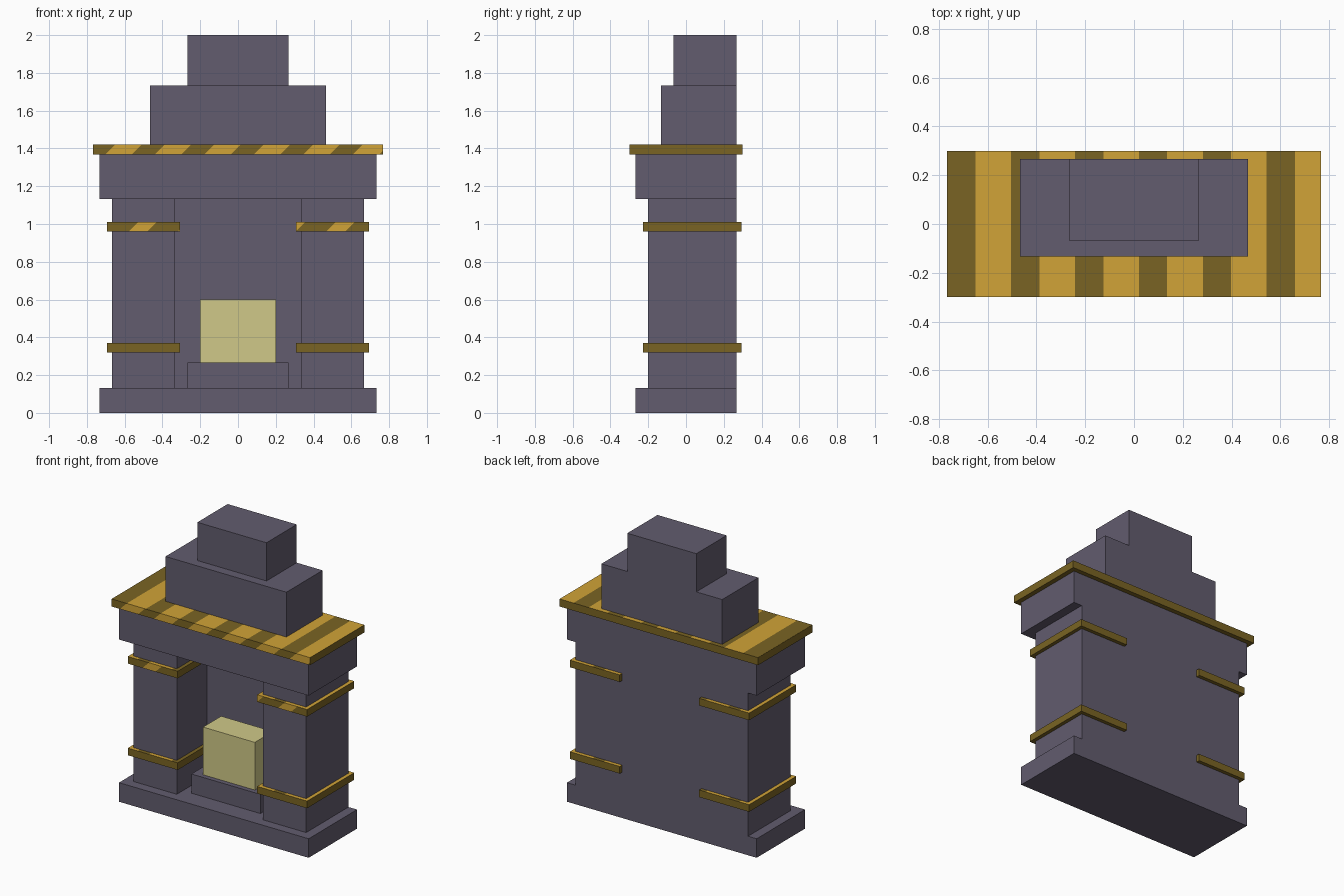
import bpy
import bmesh
import math
from mathutils import Vector

cube = bpy.data.objects.get("Cube")
if cube:
    bpy.data.objects.remove(cube, do_unlink=True)


def material(name, r, g, b):
    lin = [(c / 255 / 12.92) if c < 11 else ((c / 255 + 0.055) / 1.055) ** 2.4 for c in (r, g, b)]
    mat = bpy.data.materials.new(name)
    mat.use_nodes = True
    mat.diffuse_color = (*lin, 1)
    mat.node_tree.nodes["Principled BSDF"].inputs["Base Color"].default_value = (*lin, 1)
    return mat


stone = material("purple grey stone", 98, 92, 110)
gold = material("gold", 209, 164, 55)
bronze = material("dark gold", 122, 100, 35)
glow = material("pale yellow", 208, 201, 136)

PERIOD = 0.262


def box(name, xs, ys, zs, mats, stripes=None):
    """Box between limits; stripes = (start, front width, top width) of the light stripes."""
    bm = bmesh.new()
    bmesh.ops.create_cube(bm, size=1)
    for v in bm.verts:
        v.co = [lim[0] + (c + 0.5) * (lim[1] - lim[0]) for c, lim in zip(v.co, (xs, ys, zs))]
    if stripes:
        start, front_width, top_width = stripes
        # Slanted cuts through the whole box mark the stripe edges
        for i in range(-5, 6):
            for offset in {0, front_width, top_width}:
                bmesh.ops.bisect_plane(
                    bm, geom=bm.verts[:] + bm.edges[:] + bm.faces[:],
                    plane_co=Vector((start + i * PERIOD + offset, 0, zs[1])),
                    plane_no=Vector((1, 0, -1)))
        # Light stripes on the top and front, dark everywhere else
        bm.normal_update()
        for f in bm.faces:
            c = f.calc_center_median()
            phase = (c.x - c.z + zs[1] - start) % PERIOD
            width = top_width if f.normal.z > 0.5 else front_width if f.normal.y < -0.5 else 0
            f.material_index = int(phase < width)
    mesh = bpy.data.meshes.new(name)
    bm.to_mesh(mesh)
    bm.free()
    for m in mats:
        mesh.materials.append(m)
    obj = bpy.data.objects.new(name, mesh)
    bpy.context.collection.objects.link(obj)
    return obj


BACK = 0.267

# Stone body
box("base", (-0.733, 0.733), (-BACK, BACK), (0, 0.133), [stone])
box("back_wall", (-0.333, 0.333), (0.133, BACK), (0.133, 1.133), [stone])
box("lintel", (-0.733, 0.733), (-BACK, BACK), (1.133, 1.367), [stone])
box("chimney_lower", (-0.467, 0.467), (-0.133, BACK), (1.42, 1.733), [stone])
box("chimney_upper", (-0.267, 0.267), (-0.067, BACK), (1.733, 2.0), [stone])

# Hearth and glowing block
box("hearth", (-0.267, 0.267), (-0.133, 0.133), (0.133, 0.267), [stone])
box("fire_block", (-0.2, 0.2), (-0.1, 0.1), (0.267, 0.6), [glow])

# Striped mantel shelf
box("mantel_shelf", (-0.767, 0.767), (-0.3, 0.3), (1.367, 1.42), [bronze, gold],
    (-0.65, 0.14, 0.146))

# Pillars with two metal bands each
for side, s in (("left", 1), ("right", -1)):
    box(side + "_pillar", sorted((s * 0.333, s * 0.667)), (-0.2, BACK), (0.133, 1.133), [stone])
    for level, z, front in (("lower", 0.32, 0), ("upper", 0.96, 0.1)):
        box(f"{side}_{level}_band", sorted((s * 0.307, s * 0.693)), (-0.227, 0.293),
            (z, z + 0.05), [bronze, gold], (-0.53, front, 0.175))
